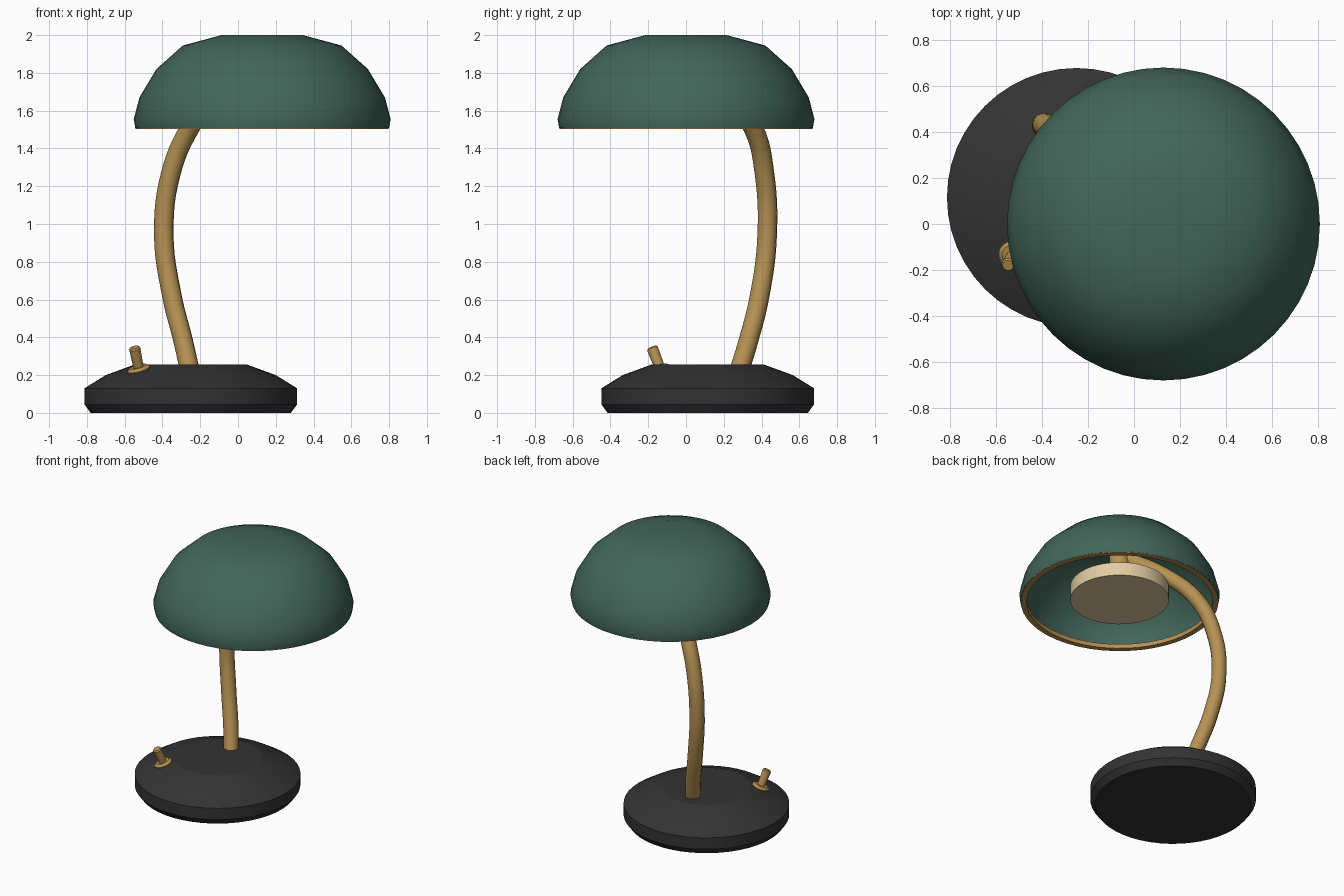
import bpy, bmesh, math
from mathutils import Vector

cube = bpy.data.objects.get("Cube")
if cube:
    bpy.data.objects.remove(cube, do_unlink=True)


def material(name, rgb):
    m = bpy.data.materials.new(name)
    m.use_nodes = True
    m.diffuse_color = (*rgb, 1)
    m.node_tree.nodes["Principled BSDF"].inputs["Base Color"].default_value = (*rgb, 1)
    return m


green = material("dark green", (0.055, 0.133, 0.102))
charcoal = material("charcoal", (0.033, 0.033, 0.034))
brass = material("brass", (0.46, 0.285, 0.085))
cream = material("warm cream", (0.76, 0.60, 0.36))


def lathe(name, profile, mat, origin=(0, 0, 0), axis=(0, 0, 1), sides=48, loop=False):
    """Revolve (radius, height) points; open profiles get flat end caps."""
    bm = bmesh.new()
    rings = []
    for r, z in profile:
        rings.append([bm.verts.new((r * math.cos(a), r * math.sin(a), z))
                      for a in (math.tau * i / sides for i in range(sides))])
    pairs = list(zip(rings, rings[1:]))
    if loop:
        pairs.append((rings[-1], rings[0]))
    for low, high in pairs:
        for i in range(sides):
            j = (i + 1) % sides
            bm.faces.new((low[i], low[j], high[j], high[i]))
    if not loop:
        bm.faces.new(rings[0][::-1])
        bm.faces.new(rings[-1])
    bmesh.ops.recalc_face_normals(bm, faces=bm.faces)
    mesh = bpy.data.meshes.new(name)
    bm.to_mesh(mesh)
    bm.free()
    mesh.materials.append(mat)
    ob = bpy.data.objects.new(name, mesh)
    bpy.context.collection.objects.link(ob)
    ob.location = origin
    ob.rotation_mode = 'QUATERNION'
    ob.rotation_quaternion = Vector(axis).to_track_quat('Z', 'Y')
    bpy.ops.object.select_all(action='DESELECT')
    ob.select_set(True)
    bpy.context.view_layer.objects.active = ob
    bpy.ops.object.shade_smooth_by_angle(angle=math.radians(35))
    # Caps stay flat against the rounded sides
    for p in mesh.polygons:
        if len(p.vertices) > 4:
            p.use_smooth = False
    return ob


# Heavy round base
lathe("base", [(0.53, 0), (0.563, 0.045), (0.563, 0.13), (0.45, 0.2), (0.30, 0.255)],
      charcoal, (-0.25, 0.115, 0))

# Domed shade: outer skin, then inner skin
outer = [(0.672, 1.508), (0.68, 1.555), (0.65, 1.67), (0.56, 1.82), (0.42, 1.945), (0.215, 2.0)]
inner = [(r - 0.025, z - 0.02) for r, z in outer[:0:-1]] + [(0.645, 1.508)]
axis_xy = (0.128, 0, 0)
lathe("shade", [(0.001, 2.0)] + outer[::-1] + inner[::-1] + [(0.001, 1.98)],
      green, axis_xy, loop=True)

# Trim ring under the shade
lathe("shade_trim", [(0.632, 1.503), (0.67, 1.503), (0.67, 1.512), (0.645, 1.535), (0.632, 1.535)],
      brass, axis_xy, loop=True)

# Bulb and socket
lathe("bulb", [(0.335, 1.52), (0.335, 1.62), (0.07, 1.7)], cream, axis_xy)
lathe("socket", [(0.07, 1.66), (0.07, 1.88)], brass, axis_xy, sides=24)
lathe("socket_mount", [(0.05, 1.87), (0.05, 1.985)], brass, axis_xy, sides=24)

# Curved arm
path = [(-0.25, 0.275, 0.2), (-0.29, 0.33, 0.38), (-0.35, 0.39, 0.62), (-0.393, 0.43, 0.95),
        (-0.355, 0.415, 1.27), (-0.26, 0.36, 1.5), (-0.10, 0.20, 1.71), (0.10, 0.02, 1.845)]
curve = bpy.data.curves.new("arm", 'CURVE')
curve.dimensions = '3D'
curve.bevel_depth = 0.052
curve.bevel_resolution = 4
curve.resolution_u = 6
curve.use_fill_caps = True
spline = curve.splines.new('BEZIER')
spline.bezier_points.add(len(path) - 1)
for bp, co in zip(spline.bezier_points, path):
    bp.co = co
    bp.handle_left_type = bp.handle_right_type = 'AUTO'
curve.materials.append(brass)
arm = bpy.data.objects.new("arm", curve)
bpy.context.collection.objects.link(arm)

# Toggle switch on the base slope
seat = (-0.523, -0.132, 0.222)
lathe("switch_collar", [(0.062, -0.01), (0.062, 0.012), (0.045, 0.025)], brass, seat,
      (-0.26, -0.24, 0.93), sides=24)
lathe("switch_lever", [(0.027, 0), (0.03, 0.128), (0.024, 0.136)], brass, seat,
      (-0.025, -0.048, 0.125), sides=16)
